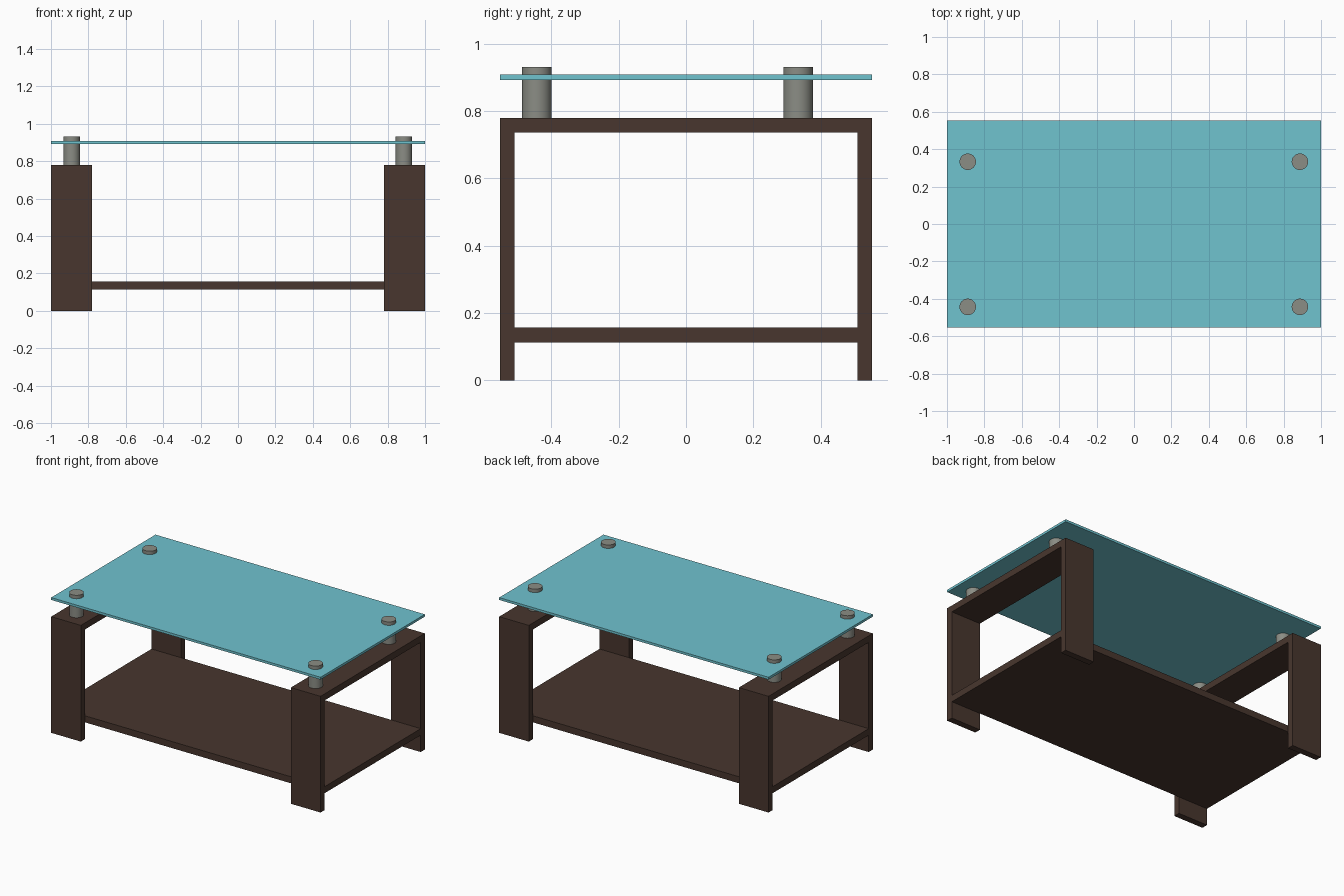
import bpy

if "Cube" in bpy.data.objects:
    bpy.data.objects.remove(bpy.data.objects["Cube"])


def material(name, rgb):
    """Flat colour given as sRGB 0-255, stored linear."""
    lin = [(c / 255 / 12.92) if c < 10 else ((c / 255 + 0.055) / 1.055) ** 2.4 for c in rgb]
    m = bpy.data.materials.new(name)
    m.diffuse_color = (*lin, 1)
    m.use_nodes = True
    m.node_tree.nodes["Principled BSDF"].inputs["Base Color"].default_value = m.diffuse_color
    return m


wood = material("dark_wood", (72, 54, 46))
glass = material("teal_glass", (112, 195, 207))
metal = material("grey_metal", (139, 141, 133))


def box(name, lo, hi, mat):
    centre = [(a + b) / 2 for a, b in zip(lo, hi)]
    bpy.ops.mesh.primitive_cube_add(size=1, location=centre)
    ob = bpy.context.object
    ob.name = name
    ob.scale = [b - a for a, b in zip(lo, hi)]
    bpy.ops.object.transform_apply(location=False, rotation=False, scale=True)
    ob.data.materials.append(mat)
    return ob


Y_OUT, Y_IN = 0.553, 0.51     # outer and inner faces of the legs
X_OUT, X_IN = 1.0, 0.78
LEG_TOP = 0.78

for side, sx in (("left", -1), ("right", 1)):
    x0, x1 = sorted((sx * X_IN, sx * X_OUT))
    # plank legs
    for end, sy in (("front", -1), ("back", 1)):
        y0, y1 = sorted((sy * Y_IN, sy * Y_OUT))
        box(f"{end}_{side}_leg", (x0, y0, 0), (x1, y1, LEG_TOP), wood)
    # plank joining the legs at the top
    box(f"{side}_top_plank", (x0, -Y_IN, 0.736), (x1, Y_IN, LEG_TOP), wood)

# lower shelf held between the legs
box("shelf", (-X_OUT, -Y_IN, 0.113), (X_OUT, Y_IN, 0.157), wood)

# glass top
box("glass_top", (-X_OUT, -Y_OUT, 0.892), (X_OUT, Y_OUT, 0.908), glass)

# metal posts passing through the glass
for side, x in (("left", -0.889), ("right", 0.887)):
    for end, y in (("front", -0.443), ("back", 0.333)):
        bpy.ops.mesh.primitive_cylinder_add(vertices=32, radius=0.044, depth=0.931 - LEG_TOP,
                                            location=(x, y, (0.931 + LEG_TOP) / 2))
        post = bpy.context.object
        post.name = f"{end}_{side}_post"
        post.data.materials.append(metal)
        bpy.ops.object.shade_smooth_by_angle()
